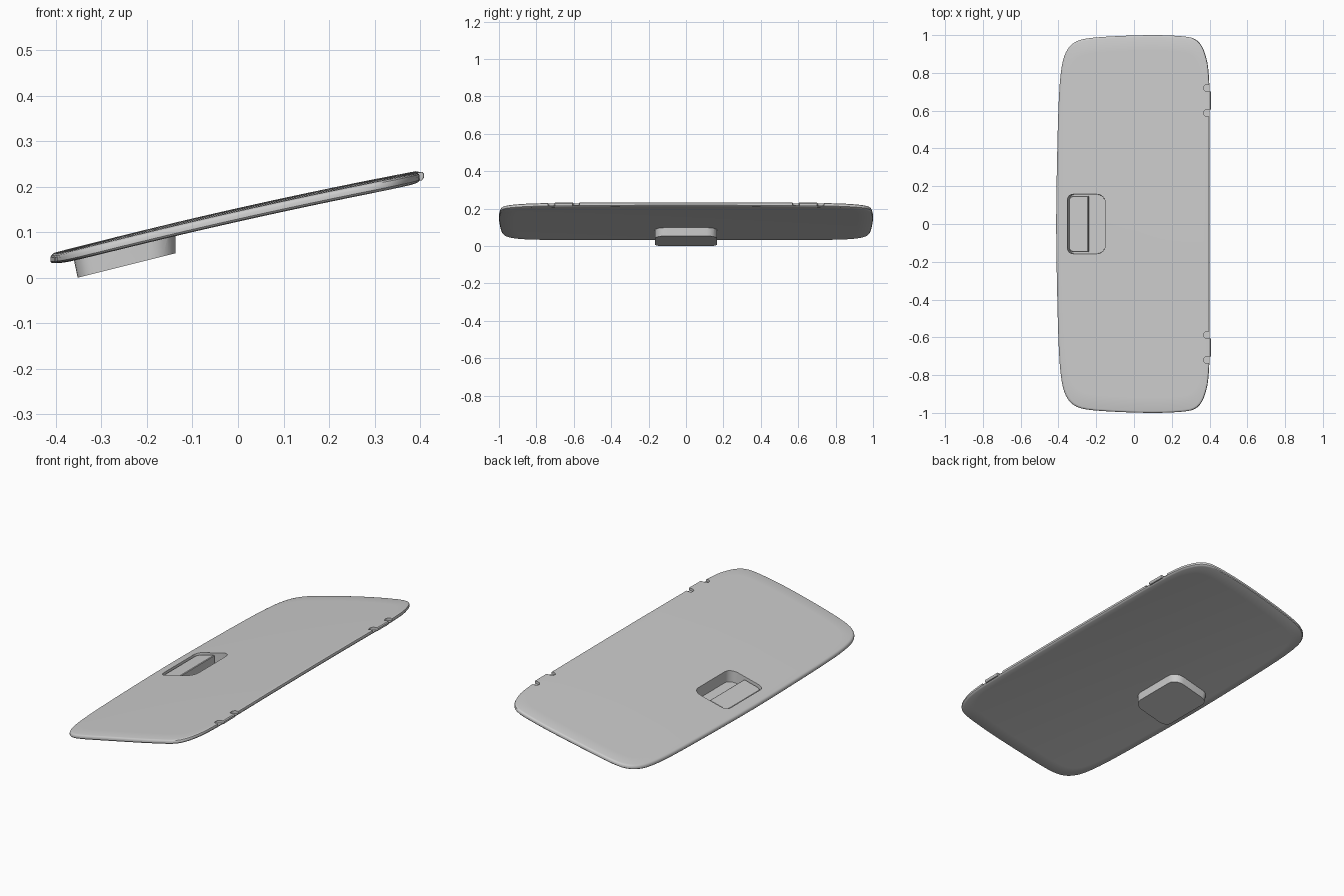
import bpy, bmesh
from math import cos, sin, pi, radians
from mathutils import Vector

if "Cube" in bpy.data.objects:
    bpy.data.objects.remove(bpy.data.objects["Cube"])


def surf(x, y, depth=0.0):
    """Height of the tilted, gently crowned lid, less a depth below it."""
    return 0.153 + 0.225 * x - 0.045 * x * x - 0.007 * y * y - depth


def base(x, y, lift=0.0):
    """Height of the sloping underside of the pocket."""
    return 0.25 * (x + 0.352) + lift


def loft(name, rings):
    """Skin a stack of equal-length rings and cap both ends."""
    bm = bmesh.new()
    loops = [[bm.verts.new(p) for p in r] for r in rings]
    n = len(loops[0])
    for a, b in zip(loops, loops[1:]):
        for i in range(n):
            j = (i + 1) % n
            bm.faces.new((a[i], a[j], b[j], b[i]))
    bm.faces.new(loops[0][::-1])
    bm.faces.new(loops[-1])
    bmesh.ops.recalc_face_normals(bm, faces=bm.faces)
    me = bpy.data.meshes.new(name)
    bm.to_mesh(me)
    bm.free()
    ob = bpy.data.objects.new(name, me)
    bpy.context.collection.objects.link(ob)
    return ob


def rrect(x0, x1, y0, y1, rl, rr, height, *args, n=7):
    """Rounded rectangle ring, left and right corner radii, laid on a height function."""
    pts = []
    for cx, cy, r, a0 in ((x1 - rr, y1 - rr, rr, 0), (x0 + rl, y1 - rl, rl, 90),
                          (x0 + rl, y0 + rl, rl, 180), (x1 - rr, y0 + rr, rr, 270)):
        for k in range(n):
            a = radians(a0 + 90 * k / (n - 1))
            x, y = cx + r * cos(a), cy + r * sin(a)
            pts.append(Vector((x, y, height(x, y, *args))))
    return pts


def combine(target, tool, op):
    """Apply a boolean and drop the tool object."""
    tool.hide_render = True
    m = target.modifiers.new(op, 'BOOLEAN')
    m.operation, m.object, m.solver = op, tool, 'EXACT'
    bpy.context.view_layer.objects.active = target
    bpy.ops.object.modifier_apply(modifier=m.name)
    bpy.data.objects.remove(tool)


def smooth_closed(pts, steps=3):
    """Catmull-Rom curve through a closed list of points."""
    out, n = [], len(pts)
    for i in range(n):
        p0, p1, p2, p3 = (pts[(i + k) % n] for k in (-1, 0, 1, 2))
        for s in range(steps):
            t = s / steps
            out.append(0.5 * (2 * p1 + (p2 - p0) * t + (2 * p0 - 5 * p1 + 4 * p2 - p3) * t ** 2
                              + (3 * p1 - p0 - 3 * p2 + p3) * t ** 3))
    return out


# Lid outline: half profile mirrored across y
half = [Vector(p) for p in (
    (0.4, 0), (0.4, 0.35), (0.4, 0.68), (0.395, 0.8), (0.385, 0.87), (0.36, 0.94),
    (0.32, 0.98), (0.25, 0.994), (0.1, 1.0), (-0.1, 0.994), (-0.25, 0.982),
    (-0.32, 0.958), (-0.36, 0.91), (-0.383, 0.83), (-0.397, 0.68), (-0.406, 0.4), (-0.412, 0))]
outline = smooth_closed(half + [Vector((p.x, -p.y)) for p in half[-2:0:-1]])


def lid_ring(inset, depth, scale=1.0):
    ring = []
    for p in outline:
        x, y = p.x * scale * (1 - inset / 0.4), p.y * scale * (1 - inset)
        ring.append(Vector((x, y, surf(x, y, depth))))
    return ring


# Lid slab: underside, rounded rim, crowned top
T = 0.023
scales = [0.06, 0.2, 0.35, 0.5, 0.65, 0.8, 0.92]
rings = [lid_ring(0, T, s) for s in scales]
rings += [lid_ring(i, d) for i, d in ((0.009, T), (0.003, T - 0.002), (0, T - 0.006), (0, 0.009),
                                      (0.002, 0.004), (0.005, 0.0015), (0.010, 0))]
rings += [lid_ring(0, 0, s) for s in reversed(scales)]
lid = loft("lid_panel", rings)

# Pocket housing below the lid, then the hollow
housing = loft("pocket_housing", [
    rrect(-0.352, -0.137, -0.167, 0.167, 0.04, 0.055, base),
    rrect(-0.363, -0.137, -0.167, 0.167, 0.04, 0.055, surf, 0.012)])
combine(lid, housing, 'UNION')
hollow = loft("pocket_cutter", [
    rrect(-0.343, -0.152, -0.156, 0.156, 0.03, 0.045, base, 0.008),
    rrect(-0.354, -0.152, -0.158, 0.158, 0.03, 0.045, surf, -0.01)])
combine(lid, hollow, 'DIFFERENCE')

# Hinge tabs and their relief notches on the straight edge
for s in (-1, 1):
    y0, y1 = sorted((s * 0.605, s * 0.702))
    tab = loft("hinge_tab", [rrect(0.375, 0.404, y0, y1, 0.004, 0.004, surf, 0.019),
                             rrect(0.375, 0.408, y0, y1, 0.004, 0.004, surf, 0.014),
                             rrect(0.375, 0.408, y0, y1, 0.004, 0.004, surf, 0.006),
                             rrect(0.375, 0.403, y0, y1, 0.004, 0.004, surf, 0.001)])
    combine(lid, tab, 'UNION')
    for yc in (0.587, 0.72):
        ya, yb = s * yc - 0.0175, s * yc + 0.0175
        notch = loft("notch_cutter", [rrect(0.37, 0.43, ya, yb, 0.014, 0.004, surf, 0.014),
                                      rrect(0.37, 0.43, ya, yb, 0.014, 0.004, surf, -0.01)])
        combine(lid, notch, 'DIFFERENCE')

# Latch paddle filling the lower side of the pocket
paddle = loft("latch_paddle", [
    rrect(-0.338, -0.238, -0.147, 0.147, 0.025, 0.004, base, 0.006),
    rrect(-0.345, -0.242, -0.148, 0.148, 0.025, 0.004, surf, 0.011),
    rrect(-0.342, -0.246, -0.145, 0.145, 0.022, 0.003, surf, 0.008)])

# Smooth shading with crisp edges
for ob in (lid, paddle):
    bpy.ops.object.select_all(action='DESELECT')
    ob.select_set(True)
    bpy.context.view_layer.objects.active = ob
    bpy.ops.object.shade_smooth_by_angle(angle=radians(30))
